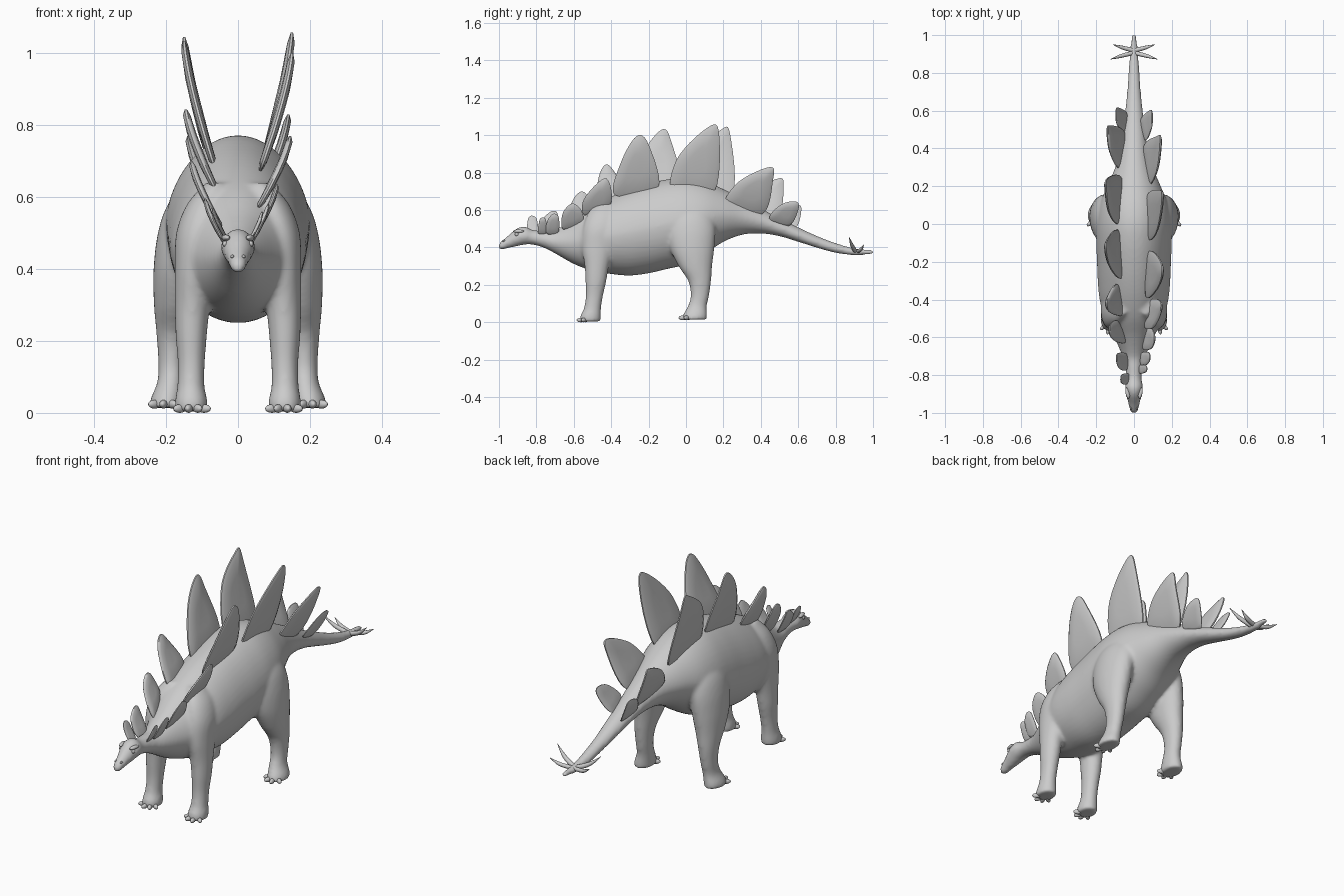
import bpy, bmesh, math
from mathutils import Vector


def spline(pts, n, closed=False):
    """Catmull-Rom interpolation of tuples of any length."""
    out, m = [], len(pts)
    for i in range(m if closed else m - 1):
        idx = [(i + k) % m if closed else min(max(i + k, 0), m - 1) for k in (-1, 0, 1, 2)]
        p = [pts[k] for k in idx]
        for s in range(n):
            t = s / n
            out.append(tuple(0.5 * (2 * b + (c - a) * t + (2 * a - 5 * b + 4 * c - d) * t * t
                                    + (3 * b - a - 3 * c + d) * t ** 3) for a, b, c, d in zip(*p)))
    return out if closed else out + [tuple(pts[-1])]


def loft(bm, rings):
    """Skin a list of rings of points and cap both ends."""
    vs = [[bm.verts.new(p) for p in r] for r in rings]
    n = len(vs[0])
    for a, b in zip(vs, vs[1:]):
        for i in range(n):
            bm.faces.new((a[i], a[(i + 1) % n], b[(i + 1) % n], b[i]))
    bm.faces.new(vs[0][::-1])
    bm.faces.new(vs[-1])


def finish(bm, name, angle=60):
    bmesh.ops.recalc_face_normals(bm, faces=bm.faces)
    me = bpy.data.meshes.new(name)
    bm.to_mesh(me)
    bm.free()
    for p in me.polygons:
        p.use_smooth = True
    me.set_sharp_from_angle(angle=math.radians(angle))
    ob = bpy.data.objects.new(name, me)
    bpy.context.collection.objects.link(ob)
    return ob


def circle(n):
    return [(math.cos(2 * math.pi * i / n), math.sin(2 * math.pi * i / n)) for i in range(n)]


def ellipsoid(name, loc, size, turn=0.0):
    bm = bmesh.new()
    bmesh.ops.create_uvsphere(bm, u_segments=12, v_segments=8, radius=1)
    ob = finish(bm, name)
    ob.location, ob.scale, ob.rotation_euler = loc, size, (0, 0, turn)
    return ob


# Head, trunk and tail: y, top z, bottom z, half width
trunk = [(-1.0, .420, .391, .013), (-.985, .437, .387, .023), (-.95, .464, .397, .030),
         (-.91, .499, .405, .041), (-.865, .513, .415, .048), (-.82, .494, .415, .041),
         (-.76, .490, .398, .046), (-.70, .495, .368, .062), (-.60, .550, .312, .104),
         (-.50, .620, .275, .155), (-.40, .672, .258, .182), (-.30, .712, .25, .192),
         (-.20, .742, .262, .196), (-.10, .764, .285, .200), (0, .772, .31, .200),
         (.10, .753, .365, .182), (.20, .712, .43, .142), (.30, .662, .468, .100),
         (.40, .610, .475, .074), (.50, .555, .460, .058), (.60, .508, .430, .047),
         (.70, .462, .398, .037), (.80, .424, .371, .030), (.90, .396, .358, .023),
         (.97, .389, .362, .016), (1.003, .386, .366, .011)]
# Legs: z, centre x, centre y, radius x, radius y
fore = [(.004, .13, -.512, .045, .055), (.035, .13, -.51, .045, .055), (.075, .131, -.50, .038, .046),
        (.14, .13, -.49, .038, .046), (.22, .13, -.482, .044, .056), (.30, .127, -.477, .049, .065),
        (.40, .122, -.47, .054, .086), (.50, .112, -.455, .060, .096), (.58, .09, -.44, .052, .085),
        (.64, .06, -.43, .030, .050)]
hind = [(.014, .200, .045, .045, .066), (.04, .198, .048, .045, .064), (.085, .188, .060, .037, .051),
        (.14, .185, .074, .037, .049), (.22, .182, .073, .045, .061), (.30, .175, .050, .059, .090),
        (.40, .164, .032, .071, .120), (.50, .148, .028, .075, .130), (.58, .122, .028, .073, .115),
        (.66, .085, .028, .045, .07)]

# Body skin: lofts overlap and are fused into one surface
bm = bmesh.new()
loft(bm, [[(w * c * (1 - .12 * max(s, 0)), y, (t + b) / 2 + (t - b) / 2 * s) for c, s in circle(48)]
          for y, t, b, w in spline(trunk, 6)])
for side in (-1, 1):
    for leg in (fore, hind):
        loft(bm, [[(side * (x + rx * c), y + ry * s, z) for c, s in circle(32)]
                  for z, x, y, rx, ry in spline(leg, 6)])
body = finish(bm, "body")
fuse = body.modifiers.new("fuse", 'REMESH')
fuse.mode, fuse.voxel_size, fuse.use_smooth_shade = 'VOXEL', .009, True
relax = body.modifiers.new("relax", 'SMOOTH')
relax.factor, relax.iterations = .5, 8

for side in (-1, 1):
    # Toes fan around the front of each foot
    for label, cx, cy, z, ry in (("front", .13, -.512, .012, .052), ("hind", .20, .045, .024, .064)):
        for k, a in enumerate((-58, -25, 10, 50)):
            r = math.radians(a)
            ellipsoid(f"{label}_toe_{k}", (side * (cx + .042 * math.sin(r)), cy - ry * math.cos(r), z),
                      (.011, .022, .012), side * r)
    # Eyes, brow ridges and nostrils
    ellipsoid("eye", (side * .036, -.905, .470), (.007, .011, .009))
    ellipsoid("brow", (side * .034, -.895, .487), (.011, .030, .009), side * -.2)
    ellipsoid("nostril", (side * .016, -.975, .435), (.005, .010, .005))

    # Tail spikes: curved tapering horns
    for k, tip in enumerate(((.125, .872, .455), (.112, .950, .415))):
        a, c = Vector((.008, .905 + k * .015, .380)), Vector(tip)
        mid = (a + c) / 2 + Vector((.006, 0, -.008))
        rings = []
        for x, y, z, r in spline([(*a, .012), (*mid, .010), (*c, .001)], 6):
            rings.append([(side * (x - .5 * r * v), y + r * u, z + .87 * r * v) for u, v in circle(10)])
        bm = bmesh.new()
        loft(bm, rings)
        finish(bm, f"tail_spike_{k}")

# Back plates: base x, then outline (y, z) from front base over the tip to back base
right = [(.025, (-.79, .475), (-.785, .54), (-.77, .56), (-.748, .545), (-.75, .475)),
         (.032, (-.745, .475), (-.742, .54), (-.71, .58), (-.68, .56), (-.685, .475)),
         (.045, (-.655, .495), (-.66, .58), (-.61, .635), (-.56, .60), (-.555, .53)),
         (.055, (-.54, .57), (-.545, .66), (-.435, .77), (-.397, .69), (-.42, .605)),
         (.060, (-.38, .68), (-.35, .85), (-.265, .995), (-.20, .95), (-.15, .715)),
         (.060, (-.07, .69), (-.05, .87), (.10, 1.03), (.175, 1.025), (.15, .695)),
         (.050, (.21, .62), (.28, .75), (.45, .83), (.465, .76), (.41, .58)),
         (.036, (.445, .555), (.51, .63), (.59, .645), (.60, .60), (.55, .515))]
left = [(.025, (-.845, .49), (-.845, .55), (-.825, .57), (-.797, .55), (-.795, .475)),
        (.032, (-.77, .475), (-.765, .55), (-.715, .595), (-.685, .575), (-.69, .475)),
        (.046, (-.625, .515), (-.615, .63), (-.57, .695), (-.53, .68), (-.515, .585)),
        (.055, (-.475, .61), (-.47, .76), (-.435, .84), (-.39, .815), (-.32, .67)),
        (.060, (-.28, .68), (-.23, .90), (-.13, 1.03), (-.08, .97), (-.04, .725)),
        (.060, (.01, .69), (.05, .91), (.18, 1.025), (.235, 1.01), (.245, .675)),
        (.048, (.30, .595), (.375, .71), (.48, .765), (.522, .745), (.485, .55)),
        (.036, (.48, .525), (.53, .61), (.59, .63), (.617, .605), (.585, .505))]
for side, plates in ((1, right), (-1, left)):
    for base_x, *outline in plates:
        edge = spline(outline, 6, closed=True)
        low = min(z for y, z in edge)
        height = max(z for y, z in edge) - low
        reach = min(.45 * height, .09)
        thick = min(.013, .06 * height)
        cy = sum(y for y, z in edge) / len(edge)
        cz = sum(z for y, z in edge) / len(edge)
        rings = []
        for scale, off in ((.4, 1), (.85, .8), (1, .25), (1, -.25), (.85, -.8), (.4, -1)):
            pts = [(cy + (y - cy) * scale, cz + (z - cz) * scale) for y, z in edge]
            # plates lean outwards and straighten towards the tip
            rings.append([(side * (base_x + reach * (1 - (1 - min((z - low) / height, 1)) ** 1.35)
                                   + off * thick), y, z) for y, z in pts])
        bm = bmesh.new()
        loft(bm, rings)
        finish(bm, "back_plate", 50)
